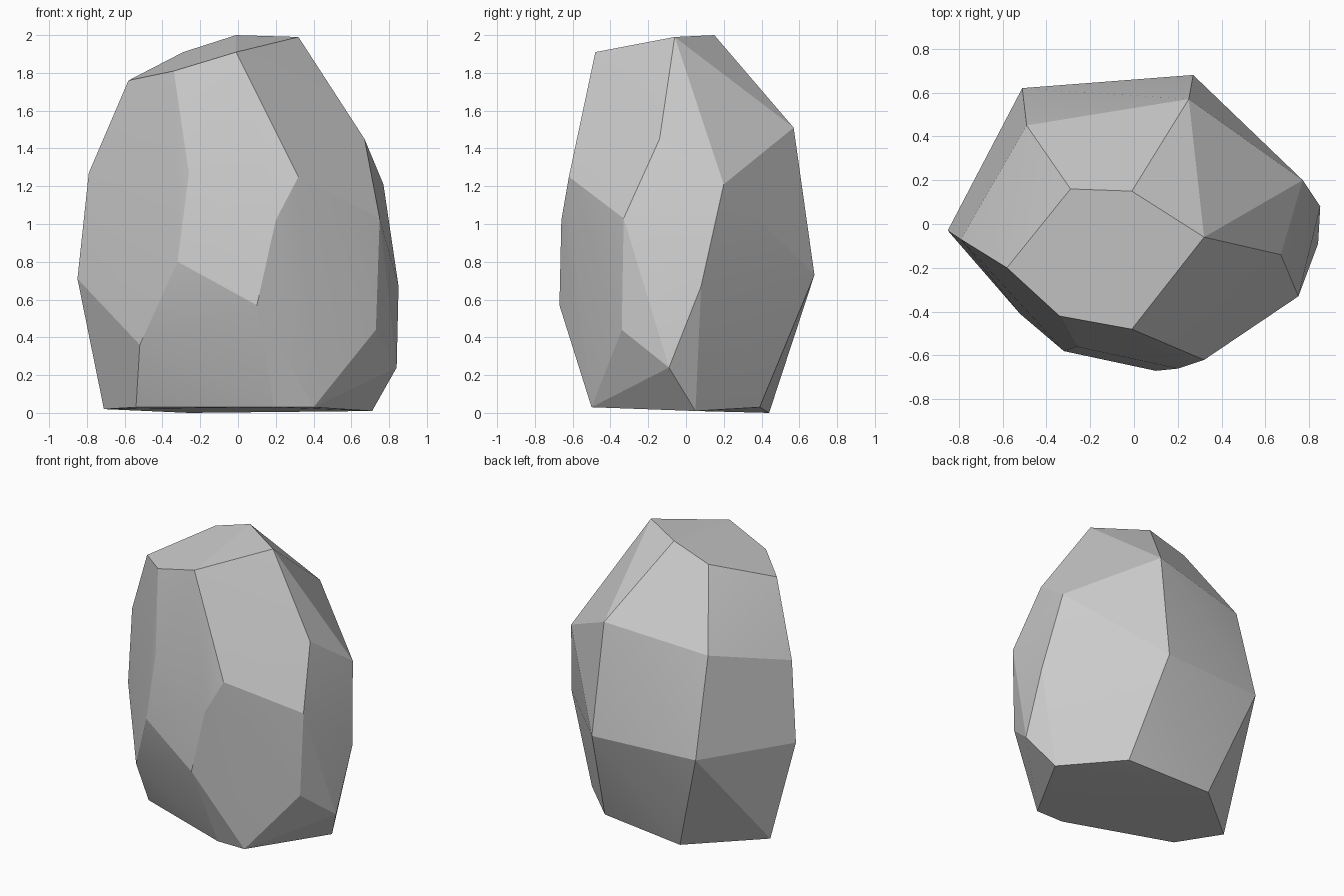
import bpy, bmesh, math

if "Cube" in bpy.data.objects:
    bpy.data.objects.remove(bpy.data.objects["Cube"])

# Corner points of the faceted stone, in rings from the crown down to the base
rings = {
    "crown": [(-.29, .16, 1.91), (-.01, .15, 2.0), (.32, -.06, 1.99),
              (-.01, -.48, 1.91), (-.34, -.42, 1.81), (-.58, -.20, 1.76)],
    "shoulder": [(.25, .57, 1.51), (-.49, .45, 1.42), (-.79, -.07, 1.27),
                 (-.26, -.56, 1.27), (.32, -.62, 1.25), (.67, -.14, 1.45),
                 (.77, .20, 1.21)],
    "waist": [(.75, -.33, 1.03), (.85, .08, .67), (.27, .68, .73),
              (-.51, .62, .74), (-.85, -.03, .71), (-.32, -.58, .80),
              (.10, -.67, .57), (.20, -.66, 1.02)],
    "lower": [(.73, -.34, .44), (.84, -.09, .24), (-.52, -.41, .36)],
    "base": [(.71, .05, .01), (.40, -.50, .03), (.19, -.50, .03),
             (-.54, -.24, .03), (-.71, .06, .02), (-.26, .44, 0), (.37, .39, .03)],
}

# Wrap the points in a hull, then merge nearly coplanar triangles into facets
bm = bmesh.new()
for ring in rings.values():
    for p in ring:
        bm.verts.new(p)
bmesh.ops.convex_hull(bm, input=bm.verts[:])
loose = [v for v in bm.verts if not v.link_faces]
bmesh.ops.delete(bm, geom=loose, context='VERTS')
bmesh.ops.dissolve_limit(bm, angle_limit=math.radians(4),
                         verts=bm.verts[:], edges=bm.edges[:])
bmesh.ops.recalc_face_normals(bm, faces=bm.faces[:])

mesh = bpy.data.meshes.new("boulder")
bm.to_mesh(mesh)
bm.free()
boulder = bpy.data.objects.new("boulder", mesh)
bpy.context.collection.objects.link(boulder)

# Soften only the faint creases inside a facet
bpy.context.view_layer.objects.active = boulder
boulder.select_set(True)
bpy.ops.object.shade_smooth_by_angle(angle=math.radians(12))
